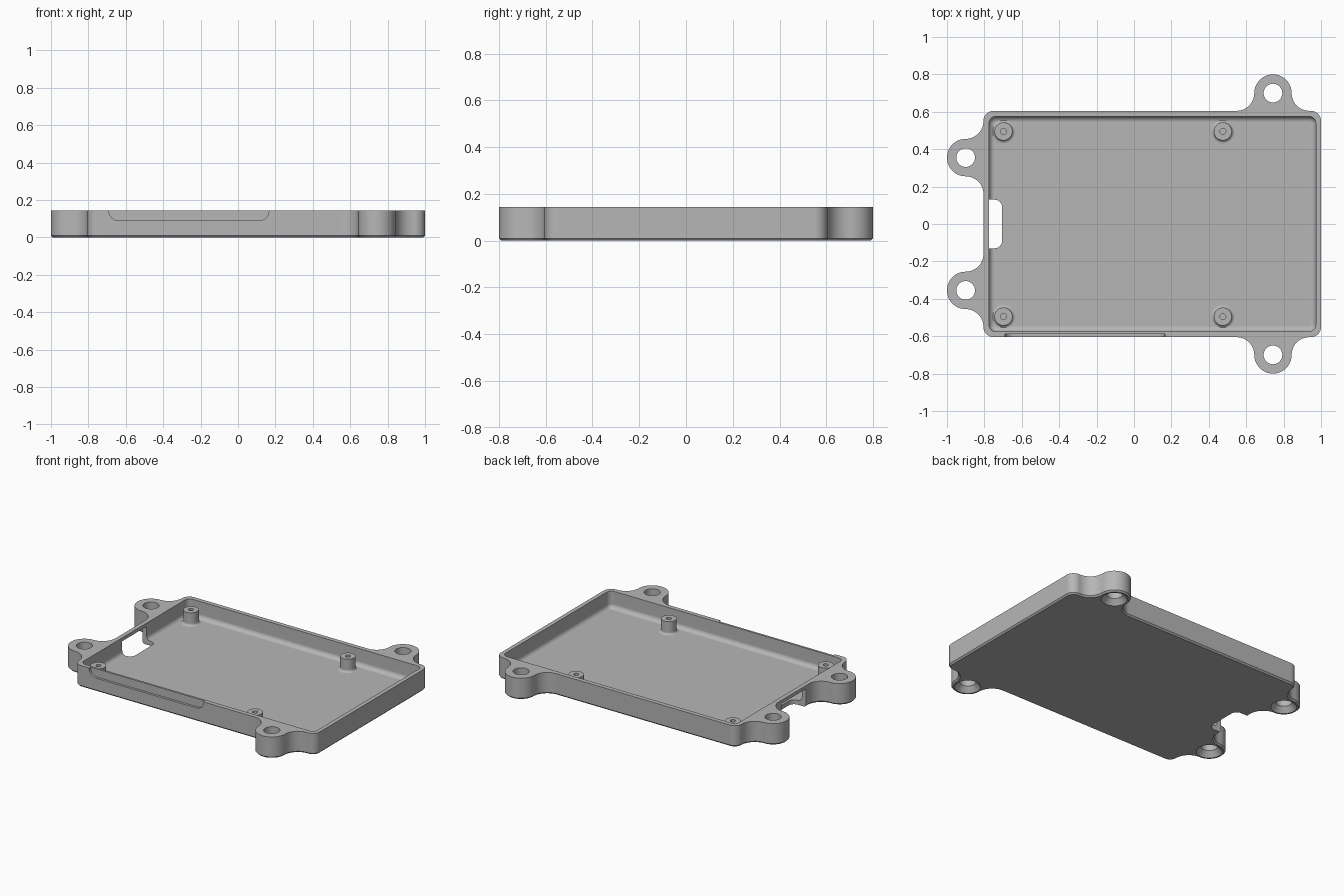
import bpy, bmesh
from math import cos, sin, pi, radians

if "Cube" in bpy.data.objects:
    bpy.data.objects.remove(bpy.data.objects["Cube"])

H, FLOOR = 0.145, 0.03
grey = bpy.data.materials.new("plain grey")
grey.use_nodes = True
colour = (0.47, 0.47, 0.47, 1)
grey.diffuse_color = colour
grey.node_tree.nodes["Principled BSDF"].inputs["Base Color"].default_value = colour


def arc(cx, cy, r, a0, a1, n=12):
    angles = [radians(a0 + (a1 - a0) * i / n) for i in range(n + 1)]
    return [(cx + r * cos(a), cy + r * sin(a)) for a in angles]


def rounded(x0, x1, y0, y1, r, n=6):
    return (arc(x1 - r, y1 - r, r, 0, 90, n) + arc(x0 + r, y1 - r, r, 90, 180, n)
            + arc(x0 + r, y0 + r, r, 180, 270, n) + arc(x1 - r, y0 + r, r, 270, 360, n))


def at(points, z):
    return [(x, y, z) for x, y in points]


def loft(name, loops):
    """Skin matching closed loops and cap both ends."""
    bm = bmesh.new()
    rings = [[bm.verts.new(p) for p in loop] for loop in loops]
    for a, b in zip(rings, rings[1:]):
        for i in range(len(a)):
            j = (i + 1) % len(a)
            bm.faces.new((a[i], a[j], b[j], b[i]))
    bm.faces.new(rings[0])
    bm.faces.new(rings[-1])
    bmesh.ops.remove_doubles(bm, verts=bm.verts, dist=1e-5)
    bmesh.ops.recalc_face_normals(bm, faces=bm.faces)
    mesh = bpy.data.meshes.new(name)
    bm.to_mesh(mesh)
    bm.free()
    mesh.materials.append(grey)
    obj = bpy.data.objects.new(name, mesh)
    bpy.context.collection.objects.link(obj)
    return obj


def lathe(name, x, y, profile, n=32):
    return loft(name, [at(arc(x, y, r, 0, 360 - 360 / n, n - 1), z) for r, z in profile])


def activate(obj):
    bpy.ops.object.select_all(action='DESELECT')
    obj.select_set(True)
    bpy.context.view_layer.objects.active = obj


def cut(obj, cutter):
    activate(obj)
    mod = obj.modifiers.new("cut", 'BOOLEAN')
    mod.operation, mod.solver, mod.object = 'DIFFERENCE', 'EXACT', cutter
    bpy.ops.object.modifier_apply(modifier=mod.name)
    bpy.data.objects.remove(cutter)


def smooth(obj):
    activate(obj)
    bpy.ops.object.shade_smooth_by_angle(angle=radians(30))
    mod = obj.modifiers.new("even shading", 'WEIGHTED_NORMAL')
    mod.keep_sharp = True


def inset(points, d):
    """Move a counter-clockwise outline inwards."""
    out = []
    for i, (x, y) in enumerate(points):
        (ax, ay), (bx, by) = points[i - 1], points[(i + 1) % len(points)]
        tx, ty = bx - ax, by - ay
        length = (tx * tx + ty * ty) ** 0.5
        out.append((x - ty / length * d, y + tx / length * d))
    return out


# Outline of the body with four mounting ears, mirrored front to back
half = (arc(0.945, 0.55, 0.055, 0, 90)
        + arc(0.938, 0.7, 0.095, 270, 180) + arc(0.743, 0.7, 0.1, 0, 180, 24)
        + arc(0.548, 0.7, 0.095, 0, -90) + arc(-0.75, 0.55, 0.055, 90, 180)
        + arc(-0.9, 0.55, 0.095, 0, -90) + arc(-0.9, 0.355, 0.1, 90, 270, 24)
        + arc(-0.9, 0.16, 0.095, 90, 0))
outline = []
for p in half + [(x, -y) for x, y in reversed(half)]:
    if not outline or abs(p[0] - outline[-1][0]) + abs(p[1] - outline[-1][1]) > 1e-4:
        outline.append(p)
tray = loft("tray", [at(inset(outline, 0.01), 0), at(outline, 0.01), at(outline, H)])

# Cavity with a rounded foot along the walls
R = 0.03
loops = []
for i in range(7):
    a = i / 6 * pi / 2
    d = R * (1 - sin(a))
    loops.append(at(rounded(-0.775 + d, 0.972 - d, -0.575 + d, 0.575 - d, 0.036 - d),
                    FLOOR + R * (1 - cos(a))))
loops.append(at(rounded(-0.775, 0.972, -0.575, 0.575, 0.036), H + 0.1))
cut(tray, loft("cavity", loops))

# Connector opening through the floor and under the rim
slot = rounded(-0.95, -0.705, -0.13, 0.13, 0.04)
cut(tray, loft("connector_slot", [at(slot, -0.1), at(slot, 0.122)]))

# Shallow recess in the front wall
shape = rounded(-0.69, 0.165, 0.09, 0.3, 0.05)
cut(tray, loft("front_recess", [[(x, y, z) for x, z in shape] for y in (-0.7, -0.589)]))

# Countersunk screw holes in the ears
for x, y in ((0.743, 0.7), (-0.9, 0.355)):
    for s in (1, -1):
        cut(tray, lathe("screw_hole", x, s * y, [(0.08, -0.05), (0.08, 0), (0.05, 0.035),
                                                 (0.05, 0.3)]))
smooth(tray)

# Board posts with flared feet and blind holes
foot = [(0.048 + 0.016 * (1 - sin(a)), FLOOR + 0.016 * (1 - cos(a)))
        for a in (i / 5 * pi / 2 for i in range(6))]
profile = [(0.064, FLOOR - 0.01)] + foot + [(0.048, 0.118), (0.016, 0.118), (0.016, 0.05)]
for x, side in ((-0.698, "right"), (0.475, "left")):
    for y, end in ((-0.495, "front"), (0.495, "back")):
        smooth(lathe(f"{end}_{side}_post", x, y, profile))
